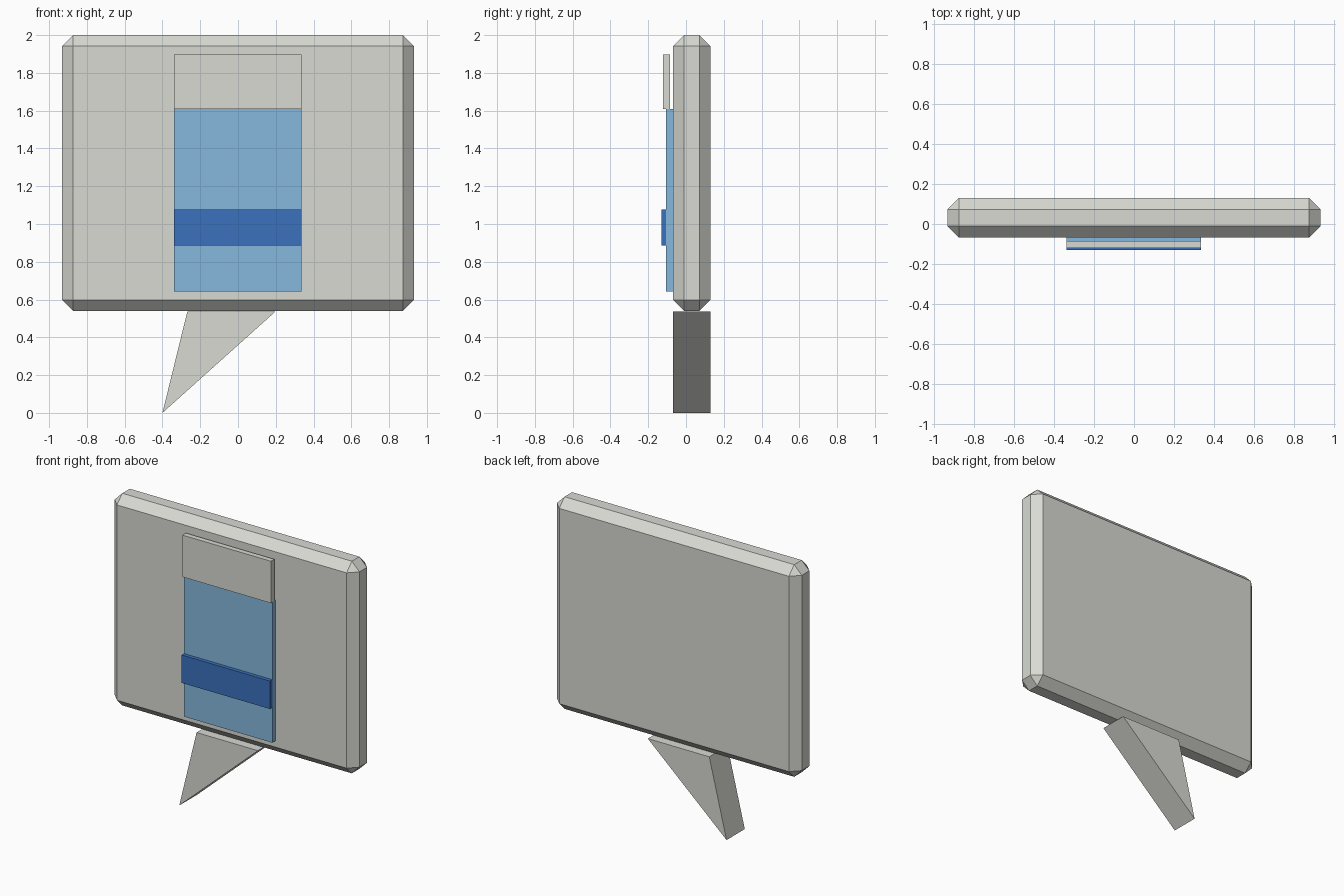
import bpy
import bmesh

cube = bpy.data.objects.get("Cube")
if cube:
    bpy.data.objects.remove(cube, do_unlink=True)


def material(name, rgb):
    m = bpy.data.materials.new(name)
    m.use_nodes = True
    m.diffuse_color = (*rgb, 1)
    m.node_tree.nodes["Principled BSDF"].inputs["Base Color"].default_value = (*rgb, 1)
    return m


grey = material("pale warm grey", (0.69, 0.70, 0.65))
light_blue = material("light blue", (0.235, 0.485, 0.72))
dark_blue = material("dark blue", (0.044, 0.165, 0.515))


def prism(name, outline, y0, y1, mat, bevel=0):
    """Extrude an x-z outline from y0 to y1, with optional flat chamfers."""
    bm = bmesh.new()
    face = bm.faces.new([bm.verts.new((x, y0, z)) for x, z in outline])
    ext = bmesh.ops.extrude_face_region(bm, geom=[face])
    for v in ext["geom"]:
        if isinstance(v, bmesh.types.BMVert):
            v.co.y = y1
    bmesh.ops.recalc_face_normals(bm, faces=bm.faces)
    mesh = bpy.data.meshes.new(name)
    bm.to_mesh(mesh)
    bm.free()
    mesh.materials.append(mat)
    ob = bpy.data.objects.new(name, mesh)
    bpy.context.collection.objects.link(ob)
    if bevel:
        mod = ob.modifiers.new("chamfer", "BEVEL")
        mod.width = bevel
        mod.segments = 1
    return ob


def rect(x0, x1, z0, z1):
    return [(x0, z0), (x1, z0), (x1, z1), (x0, z1)]


BACK, FRONT = 0.13, -0.068
LEFT, RIGHT = 0.335, -0.338

# Chamfered board and its pointed tail
prism("board", rect(-0.932, 0.932, 0.54, 2.0), FRONT, BACK, grey, bevel=0.058)
prism("tail", [(-0.4, 0), (0.2, 0.538), (-0.268, 0.538)], FRONT, BACK, grey)

# Stacked plates on the front
prism("tall_panel", rect(RIGHT, LEFT, 0.643, 1.61), -0.105, FRONT, light_blue)
prism("top_panel", rect(RIGHT, LEFT, 1.61, 1.898), -0.121, -0.084, grey)
prism("band", rect(RIGHT, LEFT, 0.885, 1.077), -0.131, -0.105, dark_blue)
